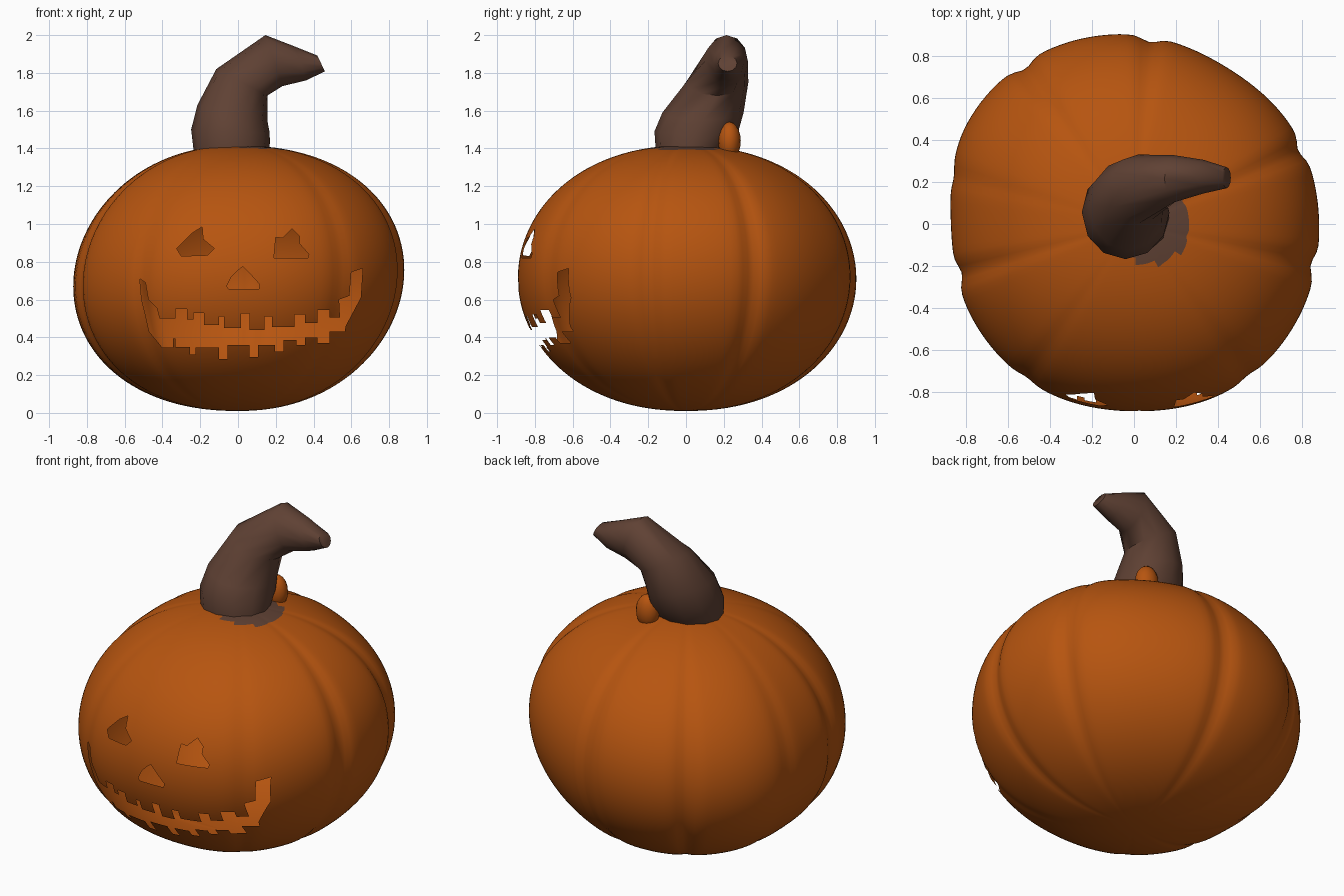
import bpy, bmesh, math
from mathutils import Vector

if "Cube" in bpy.data.objects:
    bpy.data.objects.remove(bpy.data.objects["Cube"])


def material(name, rgb):
    m = bpy.data.materials.new(name)
    m.diffuse_color = (*rgb, 1)
    m.use_nodes = True
    m.node_tree.nodes["Principled BSDF"].inputs["Base Color"].default_value = m.diffuse_color
    return m


orange = material("pumpkin_orange", (0.47, 0.09, 0.005))
brown = material("stem_brown", (0.115, 0.053, 0.034))
cut_mark = material("cut_marker", (1, 1, 1))


def make_object(name, bm, mats, angle=40):
    bmesh.ops.recalc_face_normals(bm, faces=bm.faces)
    me = bpy.data.meshes.new(name)
    bm.to_mesh(me)
    bm.free()
    for m in mats:
        me.materials.append(m)
    ob = bpy.data.objects.new(name, me)
    bpy.context.collection.objects.link(ob)
    bpy.ops.object.select_all(action='DESELECT')
    ob.select_set(True)
    bpy.context.view_layer.objects.active = ob
    bpy.ops.object.shade_smooth_by_angle(angle=math.radians(angle))
    return ob


def bridge(bm, rings):
    for a, b in zip(rings, rings[1:]):
        n = len(a)
        for i in range(n):
            bm.faces.new((a[i], a[(i + 1) % n], b[(i + 1) % n], b[i]))


# Pumpkin outline: radius every 30 degrees, plus narrow grooves
RADII = [.88, .88, .865, .90, .925, .925, .87, .89, .90, .89, .91, .90]
GROOVES = [24, 85, 125, 165, 196, 235, 307, 347]


def body_radius(deg):
    k = int(deg // 30)
    t = deg / 30 - k
    p0, p1, p2, p3 = (RADII[(k + j) % 12] for j in (-1, 0, 1, 2))
    r = p1 + .5 * t * (p2 - p0 + t * (2 * p0 - 5 * p1 + 4 * p2 - p3
                                      + t * (3 * (p1 - p2) + p3 - p0)))
    dip = 0
    for g in GROOVES:
        d = (deg - g + 180) % 360 - 180
        depth = .012 if g in (165, 235, 307) else .03
        dip += depth * math.exp(-(d / 3.5) ** 2)
    return r * (1 - dip)


def body_point(lat, deg):
    c, s = math.cos(lat), math.sin(lat)
    r = body_radius(deg) * c ** .93
    a = math.radians(deg)
    x, y = r * math.cos(a), r * math.sin(a)
    return Vector((x, y, .713 + .703 * s + .05 * x * c))


# Hollow pumpkin skin
bm = bmesh.new()
SEG, ROWS = 160, 80
rings = []
for j in range(1, ROWS):
    lat = math.pi * (j / ROWS - .5)
    rings.append([bm.verts.new(body_point(lat, 360 * i / SEG)) for i in range(SEG)])
bridge(bm, rings)
for ring, z in ((rings[0], .01), (rings[-1], 1.416)):
    pole = bm.verts.new((0, 0, z))
    for i in range(SEG):
        bm.faces.new((ring[i], ring[(i + 1) % SEG], pole))
# Brown scar around the stem foot
for f in bm.faces:
    c = f.calc_center_median()
    if c.z > 1.2 and math.hypot(c.x - .08, c.y) < .19:
        f.material_index = 1
body = make_object("pumpkin_skin", bm, [orange, brown, cut_mark])


# Carved face: outlines in x, z
def steps(pairs, x_end):
    """Turn (start x, height) pairs into a stepped edge."""
    out = []
    for k, (x, z) in enumerate(pairs):
        nxt = pairs[k + 1][0] if k + 1 < len(pairs) else x_end
        out += [(x, z), (nxt, z)]
    return out


left_eye = [(-.325, .87), (-.245, .95), (-.19, .985), (-.185, .92),
            (-.125, .87), (-.16, .835), (-.3, .83)]
right_eye = [(.19, .82), (.2, .93), (.235, .925), (.285, .975),
             (.325, .935), (.326, .895), (.375, .84), (.37, .82)]
nose = [(-.06, .67), (-.035, .72), (0, .755), (.025, .775),
        (.065, .735), (.115, .68), (.11, .655), (-.05, .655)]
upper = steps([(-.415, .5), (-.33, .55), (-.27, .495), (-.235, .53), (-.18, .465),
               (-.10, .51), (-.075, .45), (.015, .525), (.06, .44), (.14, .51),
               (.18, .455), (.3, .52), (.355, .475), (.42, .545), (.485, .505)], .54)
lower = steps([(.565, .43), (.485, .37), (.42, .40), (.355, .36), (.31, .385),
               (.24, .325), (.195, .36), (.105, .295), (.06, .36), (-.055, .285),
               (-.10, .345), (-.225, .31), (-.255, .35), (-.33, .395),
               (-.345, .345)], -.40)
mouth = ([(-.52, .71), (-.49, .69), (-.475, .6), (-.43, .555)] + upper
         + [(.535, .6), (.59, .62), (.6, .745), (.66, .765), (.65, .61), (.61, .535), (.57, .46)]
         + lower + [(-.47, .43), (-.49, .52), (-.51, .6)])

bm = bmesh.new()
for outline in (left_eye, right_eye, nose, mouth):
    front = [bm.verts.new((x, -1.3, z)) for x, z in outline]
    back = [bm.verts.new((x, -.25, z)) for x, z in outline]
    bridge(bm, [front, back])
    bm.faces.new(front)
    bm.faces.new(back[::-1])
for f in bm.faces:
    f.material_index = 2
cutter = make_object("face_cutter", bm, [orange, brown, cut_mark])
cutter.hide_render = True

# Cut the skin, then drop the walls left by the cutter so it stays thin
mod = body.modifiers.new("carve", 'BOOLEAN')
mod.operation = 'DIFFERENCE'
mod.solver = 'EXACT'
mod.object = cutter
bpy.ops.object.select_all(action='DESELECT')
body.select_set(True)
bpy.context.view_layer.objects.active = body
bpy.ops.object.modifier_apply(modifier=mod.name)
bm = bmesh.new()
bm.from_mesh(body.data)
bmesh.ops.delete(bm, geom=[f for f in bm.faces if f.material_index == 2], context='FACES')
bm.to_mesh(body.data)
bm.free()
body.data.materials.pop(index=2)
bpy.data.objects.remove(cutter)
bpy.data.materials.remove(cut_mark)

# Bent stem: centre, half width in x and z, half depth in y
STEM = [((-.035, .02, 1.39), (.20, 0), .18),
        ((-.04, .055, 1.49), (.208, -.01), .222),
        ((-.03, .09, 1.59), (.185, -.04), .215),
        ((.02, .165, 1.75), (.135, -.07), .165),
        ((.19, .215, 1.865), (.045, -.135), .112),
        ((.33, .225, 1.85), (.03, -.09), .08),
        ((.44, .22, 1.85), (.02, -.042), .05)]
bm = bmesh.new()
N = 12
rings = []
for (x, y, z), (ux, uz), ry in STEM:
    angles = [2 * math.pi * i / N for i in range(N)]
    rings.append([bm.verts.new((x + ux * math.cos(a), y + ry * math.sin(a),
                                z + uz * math.cos(a))) for a in angles])
bridge(bm, rings)
bm.faces.new(rings[0])
bm.faces.new(rings[-1])
make_object("stem", bm, [brown], 50)

# Small lump of skin behind the stem foot
bm = bmesh.new()
bmesh.ops.create_uvsphere(bm, u_segments=16, v_segments=10, radius=1)
for v in bm.verts:
    v.co = Vector((.1 + .07 * v.co.x, .23 + .06 * v.co.y, 1.44 + .1 * v.co.z))
make_object("skin_lump", bm, [orange])
